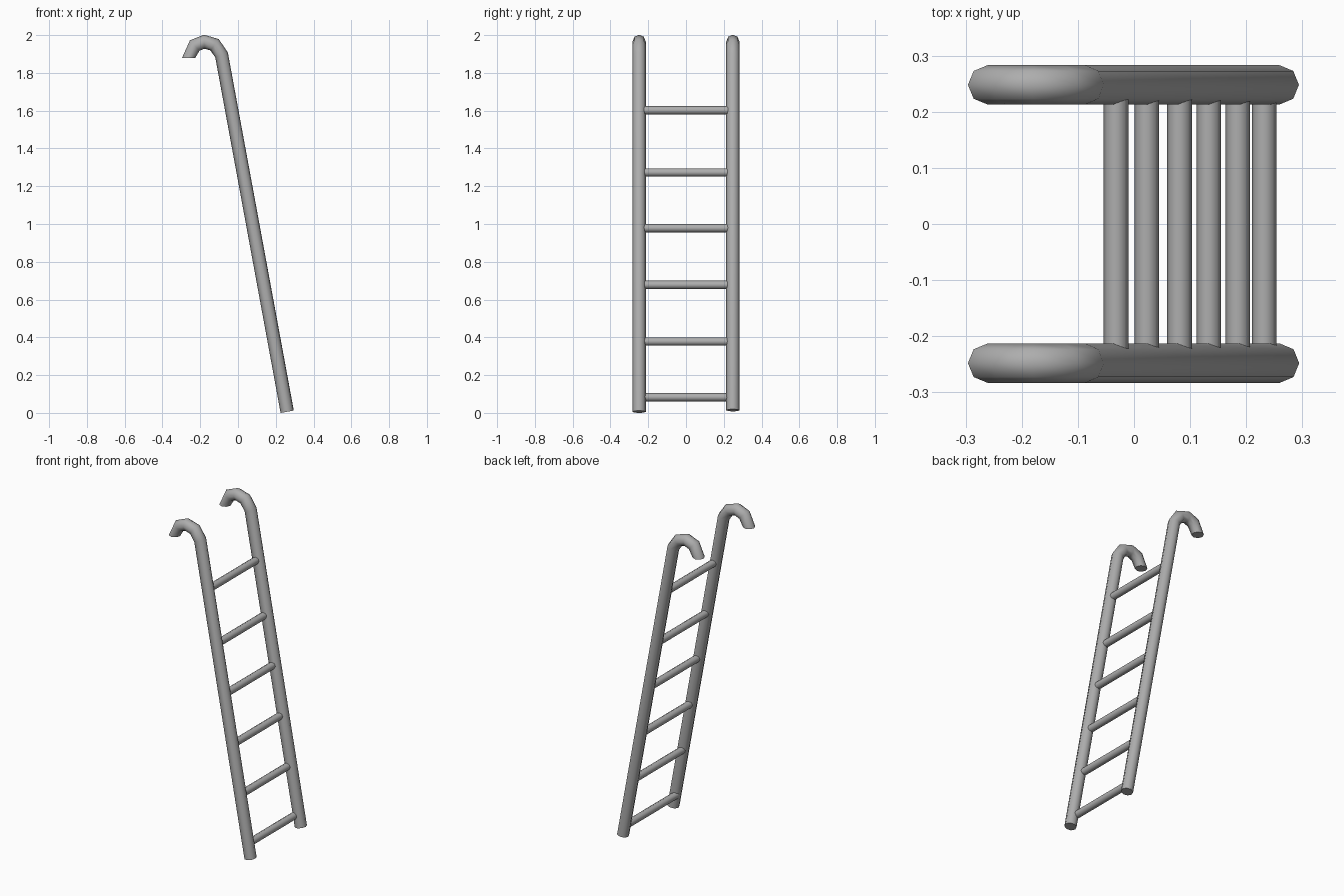
import bpy, bmesh, math
from mathutils import Vector

if "Cube" in bpy.data.objects:
    bpy.data.objects.remove(bpy.data.objects["Cube"])

SIDES = 8
RAIL_R, RUNG_R, RAIL_Y = 0.035, 0.022, 0.248
steel = bpy.data.materials.new("dark_steel")
steel.diffuse_color = (0.42, 0.42, 0.42, 1)
steel.use_nodes = True
steel.node_tree.nodes["Principled BSDF"].inputs["Base Color"].default_value = steel.diffuse_color


def finish(bm, name):
    bmesh.ops.recalc_face_normals(bm, faces=bm.faces)
    me = bpy.data.meshes.new(name)
    bm.to_mesh(me)
    bm.free()
    me.materials.append(steel)
    ob = bpy.data.objects.new(name, me)
    bpy.context.collection.objects.link(ob)
    for p in me.polygons:
        p.use_smooth = len(p.vertices) == 4   # end caps stay flat
    for e in me.edges:
        caps = [p for p in me.polygons if len(p.vertices) != 4 and e.key in p.edge_keys]
        e.use_edge_sharp = bool(caps)
    return ob


def tube(name, path, r, y):
    """Mitred octagonal tube along an x-z path at constant y."""
    pts = [Vector(p) for p in path]
    dirs = [(b - a).normalized() for a, b in zip(pts, pts[1:])]
    bm = bmesh.new()
    rings = []
    for i, p in enumerate(pts):
        d0, d1 = dirs[max(i - 1, 0)], dirs[min(i, len(dirs) - 1)]
        t = (d0 + d1).normalized()
        if i == len(pts) - 1:
            t = Vector((0, -1))               # hook tip is cut level
        n = Vector((t.y, -t.x))
        if i < len(pts) - 1:
            n *= min(1 / max(t.dot(d1), 0.5), 1.12)
        ring = []
        for k in range(SIDES):
            a = 2 * math.pi * k / SIDES
            o = n * (r * math.cos(a))
            ring.append(bm.verts.new((p.x + o.x, y + r * math.sin(a), p.y + o.y)))
        rings.append(ring)
    for a, b in zip(rings, rings[1:]):
        for k in range(SIDES):
            j = (k + 1) % SIDES
            bm.faces.new((a[k], a[j], b[j], b[k]))
    bm.faces.new(rings[0])
    bm.faces.new(rings[-1])
    return finish(bm, name)


# Side rails with hooked tops
hook = [(-0.087, 1.895), (-0.124, 1.949), (-0.179, 1.965), (-0.229, 1.945), (-0.261, 1.88)]
tube("rail_front", [(0.260, 0.006)] + hook, RAIL_R, -RAIL_Y)
tube("rail_back", [(0.2595, 0.014)] + hook, RAIL_R, RAIL_Y)

# Rungs running between the rails
rungs = [(0.232, 0.083), (0.185, 0.378), (0.133, 0.678), (0.081, 0.978), (0.0225, 1.273), (-0.032, 1.602)]
for i, (x, z) in enumerate(rungs):
    bm = bmesh.new()
    ends = [[bm.verts.new((x + RUNG_R * math.cos(2 * math.pi * k / SIDES), y,
                           z + RUNG_R * math.sin(2 * math.pi * k / SIDES)))
             for k in range(SIDES)] for y in (-RAIL_Y + 0.01, RAIL_Y - 0.01)]
    for k in range(SIDES):
        j = (k + 1) % SIDES
        bm.faces.new((ends[0][k], ends[0][j], ends[1][j], ends[1][k]))
    for e in ends:
        bm.faces.new(e)
    finish(bm, f"rung_{i + 1}")
